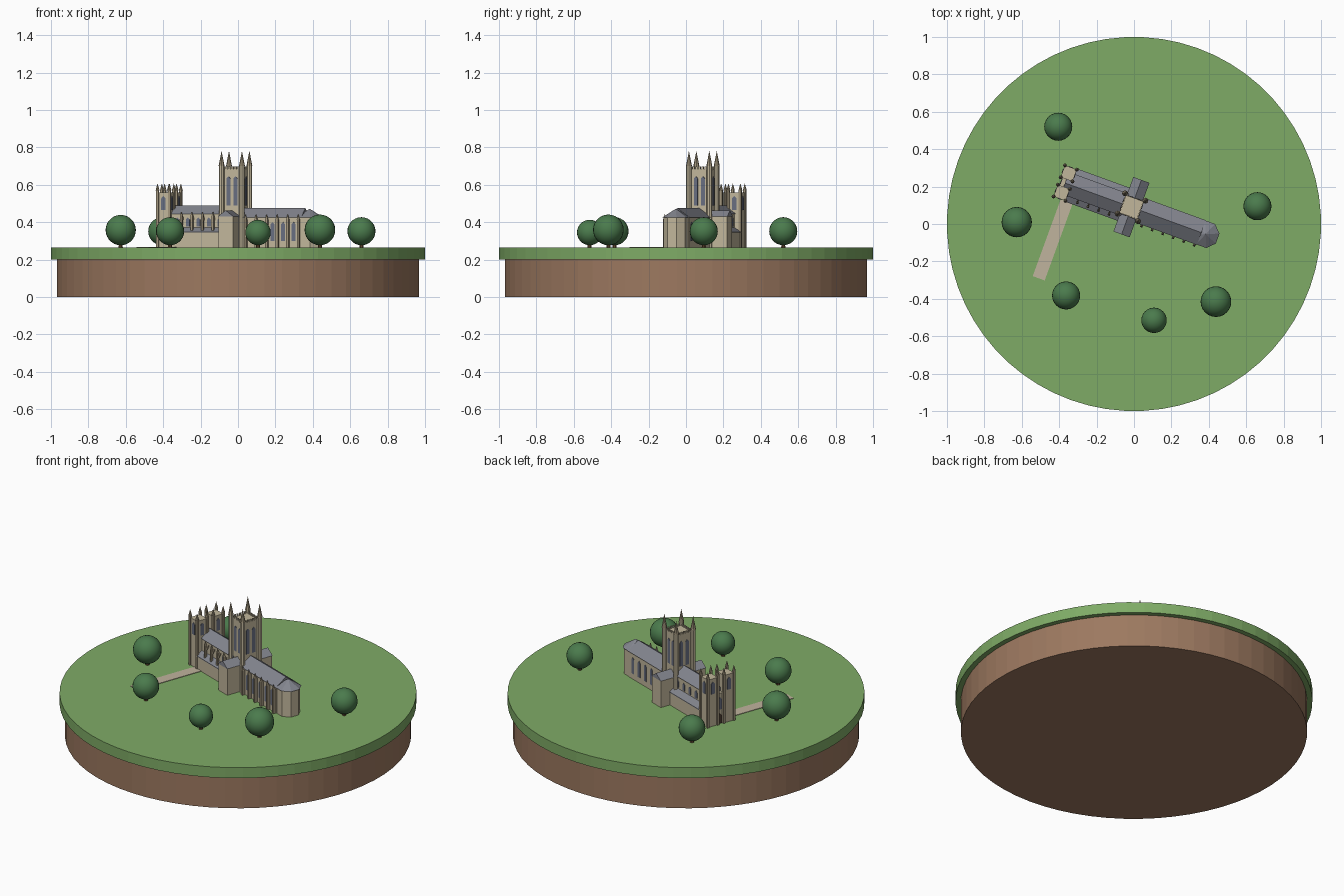
import bpy, bmesh, math
from mathutils import Matrix, Vector

cube = bpy.data.objects.get("Cube")
if cube:
    bpy.data.objects.remove(cube)


def material(name, r, g, b):
    rgba = [(c / 255) ** 2.2 for c in (r, g, b)] + [1]
    m = bpy.data.materials.new(name)
    m.use_nodes = True
    m.diffuse_color = rgba
    node = next(n for n in m.node_tree.nodes if n.type == 'BSDF_PRINCIPLED')
    node.inputs["Base Color"].default_value = rgba
    return m


GRASS = material("grass green", 126, 170, 102)
SOIL = material("soil brown", 155, 120, 96)
STONE = material("pale stone", 192, 181, 154)
TRIM = material("dark stone", 160, 148, 124)
SLATE = material("slate grey", 130, 132, 141)
GLASS = material("window grey", 104, 110, 128)
DOOR = material("door brown", 78, 64, 54)
PATH = material("path sand", 190, 178, 156)
LEAF = material("leaf green", 76, 122, 78)
BARK = material("bark brown", 98, 72, 52)

GROUND = 0.265
SITE = Matrix.Translation((-0.0135, 0.09, 0)) @ Matrix.Rotation(math.radians(-20), 4, 'Z')


def finish(name, bm, mat, matrix=SITE):
    bmesh.ops.recalc_face_normals(bm, faces=bm.faces)
    mesh = bpy.data.meshes.new(name)
    bm.to_mesh(mesh)
    bm.free()
    mesh.materials.append(mat)
    obj = bpy.data.objects.new(name, mesh)
    obj.matrix_world = matrix
    bpy.context.collection.objects.link(obj)
    return obj


def add_box(bm, x0, x1, y0, y1, z0, z1):
    m = Matrix.Translation(((x0 + x1) / 2, (y0 + y1) / 2, (z0 + z1) / 2))
    m = m @ Matrix.Diagonal((x1 - x0, y1 - y0, z1 - z0, 1))
    bmesh.ops.create_cube(bm, size=1, matrix=m)


def add_cone(bm, x, y, z0, z1, r0, r1, sides=8):
    m = Matrix.Translation((x, y, (z0 + z1) / 2)) @ Matrix.Rotation(math.pi / sides, 4, 'Z')
    bmesh.ops.create_cone(bm, cap_ends=True, segments=sides, radius1=r0,
                          radius2=r1, depth=z1 - z0, matrix=m)


def add_prism(bm, profile, start, end, along_y=False):
    """Extrude an (across, height) outline along the x or y axis."""
    place = (lambda a, t, z: (a, t, z)) if along_y else (lambda a, t, z: (t, a, z))
    face = bm.faces.new([bm.verts.new(place(a, start, z)) for a, z in profile])
    res = bmesh.ops.extrude_face_region(bm, geom=[face])
    move = Vector(place(0, end - start, 0))
    bmesh.ops.translate(bm, vec=move, verts=[v for v in res["geom"] if isinstance(v, bmesh.types.BMVert)])


def add_window(bm, x, y, angle, offset, half, z0, z1, thick=0.003):
    """Pointed thin plate on a wall facing the given angle."""
    m = Matrix.Translation((x, y, 0)) @ Matrix.Rotation(angle, 4, 'Z')
    shape = [(-half, z0), (half, z0), (half, z1 - half), (0, z1), (-half, z1 - half)]
    front, back = [[bm.verts.new(m @ Vector((d, offset + a, z))) for a, z in shape]
                   for d in (thick, -thick)]
    bm.faces.new(front)
    bm.faces.new(back[::-1])
    for i in range(5):
        j = (i + 1) % 5
        bm.faces.new((front[i], back[i], back[j], front[j]))


def box(name, mat, *dims):
    bm = bmesh.new()
    add_box(bm, *dims)
    return finish(name, bm, mat)


def prism(name, mat, profile, start, end, along_y=False):
    bm = bmesh.new()
    add_prism(bm, profile, start, end, along_y)
    return finish(name, bm, mat)


def gabled(name, half, eave, ridge, start, end, along_y=False, over=0.006):
    """Gabled stone body with an overhanging slate roof."""
    prism(name + "_walls", STONE, [(-half, GROUND), (half, GROUND), (half, eave),
          (0, ridge - 0.008), (-half, eave)], start, end, along_y)
    w = half + over
    prism(name + "_roof", SLATE, [(-w, eave), (w, eave), (0, ridge)], start - 0.003, end + 0.003, along_y)


def disc(name, mat, radius, z0, z1):
    bm = bmesh.new()
    add_cone(bm, 0, 0, z0, z1, radius, radius, 64)
    finish(name, bm, mat, Matrix())


# Round base
disc("soil_base", SOIL, 0.97, 0, 0.2)
disc("grass_disc", GRASS, 1.0, 0.2, GROUND)
box("footpath", PATH, -0.37, -0.302, -0.527, -0.09, GROUND - 0.002, GROUND + 0.003)

# Main body
gabled("nave", 0.056, 0.445, 0.49, -0.375, -0.04)
gabled("choir", 0.064, 0.425, 0.475, 0.04, 0.395)
gabled("transept", 0.042, 0.43, 0.463, -0.152, 0.152, True, 0.004)

# Side aisles with lean-to roofs
for side, label in ((-1, "right"), (1, "left")):
    prism(label + "_aisle", STONE, [(side * 0.05, GROUND), (side * 0.09, GROUND),
          (side * 0.09, 0.345), (side * 0.05, 0.365)], -0.35, -0.04)
    prism(label + "_aisle_roof", SLATE, [(side * 0.05, 0.36), (side * 0.094, 0.344),
          (side * 0.094, 0.348), (side * 0.05, 0.374)], -0.35, -0.04)

# Rounded east end
bm = bmesh.new()
add_cone(bm, 0.422, 0, GROUND, 0.425, 0.067, 0.067)
finish("apse_walls", bm, STONE)
bm = bmesh.new()
add_cone(bm, 0.422, 0, 0.425, 0.472, 0.074, 0)
finish("apse_roof", bm, SLATE)

# Crossing tower with corner turrets, spires and battlements
H = 0.052
CORNERS = [(a, b) for a in (-1, 1) for b in (-1, 1)]
box("crossing_tower", STONE, -H, H, -H, H, GROUND, 0.685)
turrets, spires, merlons = bmesh.new(), bmesh.new(), bmesh.new()
for a, b in CORNERS:
    add_cone(turrets, a * 0.058, b * 0.058, GROUND, 0.7, 0.0145, 0.0145)
    add_cone(spires, a * 0.058, b * 0.058, 0.7, 0.782, 0.016, 0)
for i in range(-2, 3):
    t = i * 0.017
    for s in (-1, 1):
        add_box(merlons, t - 0.005, t + 0.005, s * 0.05 - 0.003, s * 0.05 + 0.003, 0.68, 0.699)
        add_box(merlons, s * 0.05 - 0.003, s * 0.05 + 0.003, t - 0.005, t + 0.005, 0.68, 0.699)
finish("tower_turrets", turrets, STONE)
finish("tower_spires", spires, TRIM)
finish("tower_battlements", merlons, STONE)

# Twin entrance towers with corner pinnacles
glass = bmesh.new()
pinnacles = bmesh.new()
W, U = 0.034, -0.377
for side, label in ((-1, "right"), (1, "left")):
    c = side * 0.055
    box(label + "_entrance_tower", STONE, U - W, U + W, c - W, c + W, GROUND, 0.558)
    for a, b in CORNERS:
        x, y = U + a * W, c + b * W
        add_box(pinnacles, x - 0.007, x + 0.007, y - 0.007, y + 0.007, GROUND, 0.57)
        add_cone(pinnacles, x, y, 0.57, 0.608, 0.0105, 0)
    for angle in (0, math.pi, side * math.pi / 2):
        x, y = U + W * math.cos(angle), c + W * math.sin(angle)
        add_window(glass, x, y, angle, 0, 0.012, 0.465, 0.54)
finish("entrance_tower_pinnacles", pinnacles, TRIM)
box("entrance_front", STONE, -0.4, -0.35, -0.03, 0.03, GROUND, 0.45)
bm = bmesh.new()
add_window(bm, -0.4, 0, math.pi, 0, 0.016, GROUND, 0.325)
finish("entrance_door", bm, DOOR)
add_window(glass, -0.4, 0, math.pi, 0, 0.014, 0.35, 0.425)

# Buttresses along the right side
butt = bmesh.new()
for i in range(4):
    u = -0.28 + i * 0.06
    add_box(butt, u - 0.006, u + 0.006, -0.083, -0.07, 0.34, 0.43)
    add_cone(butt, u, -0.0765, 0.43, 0.458, 0.0095, 0, 4)
    add_prism(butt, [(-0.073, 0.39), (-0.073, 0.405), (-0.053, 0.435), (-0.053, 0.42)], u - 0.004, u + 0.004)
for i in range(6):
    u = 0.085 + i * 0.06
    add_box(butt, u - 0.006, u + 0.006, -0.083, -0.06, GROUND, 0.415)
    add_cone(butt, u, -0.0765, 0.415, 0.445, 0.0095, 0, 4)
finish("buttresses", butt, TRIM)

# Windows
for s in (-1, 1):
    angle = s * math.pi / 2
    for i in range(5):
        add_window(glass, 0.115 + i * 0.06, s * 0.064, angle, 0, 0.011, 0.3, 0.4)
        add_window(glass, -0.31 + i * 0.06, s * 0.056, angle, 0, 0.011, 0.378, 0.425)
for i in range(4):
    angle = i * math.pi / 2
    for offset in (-0.02, 0.02):
        add_window(glass, H * math.cos(angle), H * math.sin(angle), angle, offset, 0.011, 0.49, 0.645)
finish("windows", glass, GLASS)

# Trees: x, y, radius
TREES = [(-0.405, 0.52, 0.075), (-0.627, 0.01, 0.081), (-0.363, -0.382, 0.075),
         (0.107, -0.515, 0.068), (0.438, -0.415, 0.082), (0.66, 0.095, 0.075)]
for n, (x, y, r) in enumerate(TREES, 1):
    bm = bmesh.new()
    bmesh.ops.create_uvsphere(bm, u_segments=24, v_segments=14, radius=r)
    for f in bm.faces:
        f.smooth = True
    finish(f"tree_crown_{n}", bm, LEAF, Matrix.Translation((x, y, GROUND + 0.012 + r)))
    bm = bmesh.new()
    add_cone(bm, x, y, GROUND - 0.005, GROUND + 0.05, 0.012, 0.01)
    finish(f"tree_trunk_{n}", bm, BARK, Matrix())
